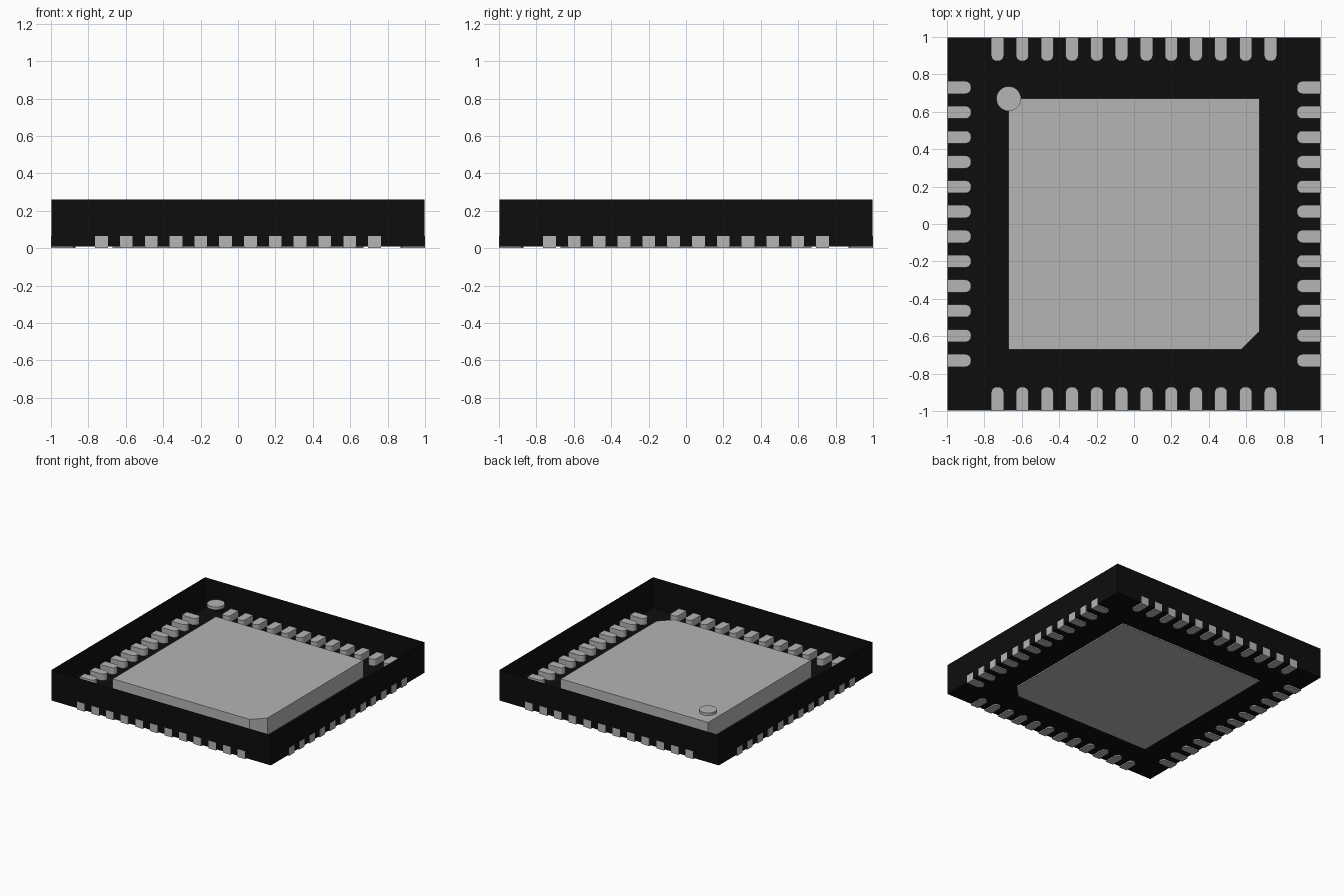
import bpy, bmesh
from math import pi, sin, cos

cube = bpy.data.objects.get("Cube")
if cube:
    bpy.data.objects.remove(cube, do_unlink=True)


def material(name, value, rough):
    m = bpy.data.materials.new(name)
    m.use_nodes = True
    colour = (value, value, value, 1)
    m.diffuse_color = colour
    bsdf = m.node_tree.nodes["Principled BSDF"]
    bsdf.inputs["Base Color"].default_value = colour
    bsdf.inputs["Roughness"].default_value = rough
    return m


black = material("black moulding", 0.004, 0.8)
metal = material("grey metal", 0.46, 0.6)


def prism(name, outline, low, high, mat, open_top=False):
    """Extrude a counter-clockwise outline from low to high."""
    bm = bmesh.new()
    bottom = [bm.verts.new((x, y, low)) for x, y in outline]
    top = [bm.verts.new((x, y, high)) for x, y in outline]
    bm.faces.new(reversed(bottom))
    if not open_top:
        bm.faces.new(top)
    count = len(outline)
    for i in range(count):
        j = (i + 1) % count
        bm.faces.new((bottom[i], bottom[j], top[j], top[i]))
    mesh = bpy.data.meshes.new(name)
    bm.to_mesh(mesh)
    bm.free()
    mesh.materials.append(mat)
    return mesh


def place(name, mesh, turn=0.0, location=(0, 0, 0)):
    ob = bpy.data.objects.new(name, mesh)
    ob.location = location
    ob.rotation_euler.z = turn
    bpy.context.collection.objects.link(ob)
    return ob


# Open thin-walled package body
s = 0.998
place("package_body", prism("package_body", [(-s, -s), (s, -s), (s, s), (-s, s)],
                            0.01, 0.26, black, open_top=True))

# Central thermal pad with one chamfered corner
p, c = 0.67, 0.575
place("thermal_pad", prism("thermal_pad",
                           [(-p, -p), (c, -p), (p, -c), (p, p), (-p, p)],
                           0.0, 0.15, metal))

# Round corner marker just under the rim
r = 0.066
ring = [(r * cos(2 * pi * i / 32), r * sin(2 * pi * i / 32)) for i in range(32)]
place("corner_marker", prism("corner_marker", ring, 0.235, 0.259, metal),
      location=(-p, p, 0))

# Leads: square at the outer edge, rounded at the inner end
half, shoulder, nose = 0.034, -0.9, 0.03
outline = [(-half, -1), (half, -1)]
outline += [(half * cos(pi * i / 8), shoulder + nose * sin(pi * i / 8)) for i in range(9)]
lead = prism("lead", outline, 0.0, 0.065, metal)

# Twelve leads along each of the four sides
for k, side in enumerate(("front", "left", "back", "right")):
    turn = k * pi / 2
    for i in range(12):
        offset = (i - 5.5) * 0.1327
        place(f"{side}_lead_{i + 1}", lead, turn,
              (offset * cos(turn), offset * sin(turn), 0))
